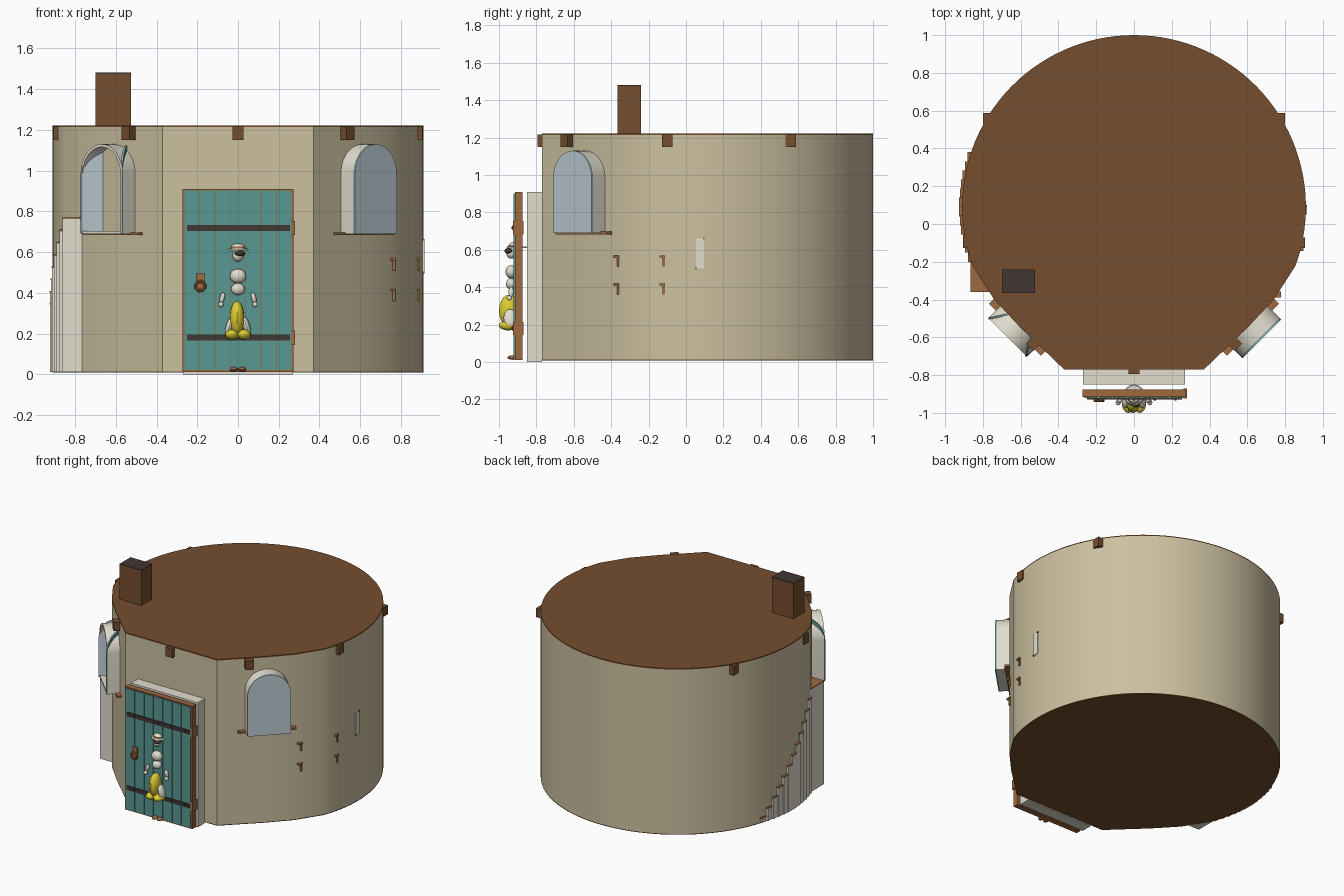
import bpy, bmesh, math
from mathutils import Vector, Matrix

cube = bpy.data.objects.get("Cube")
if cube:
    bpy.data.objects.remove(cube, do_unlink=True)


def material(name, r, g, b):
    lin = lambda c: ((c / 255 + 0.055) / 1.055) ** 2.4
    m = bpy.data.materials.new(name)
    m.use_nodes = True
    m.diffuse_color = (lin(r), lin(g), lin(b), 1)
    m.node_tree.nodes["Principled BSDF"].inputs["Base Color"].default_value = m.diffuse_color
    return m


PLASTER = material("plaster", 204, 192, 160)
BROWN = material("dark wood", 117, 77, 46)
WOOD = material("warm wood", 160, 104, 62)
IRON = material("iron", 66, 54, 50)
TEAL = material("teal paint", 88, 152, 147)
CREAM = material("cream stone", 226, 221, 206)
GLASS = material("glass", 188, 204, 212)
YELLOW = material("yellow cloth", 222, 206, 48)


def finish(name, bm, mats, smooth=False):
    bmesh.ops.recalc_face_normals(bm, faces=bm.faces)
    me = bpy.data.meshes.new(name)
    bm.to_mesh(me)
    bm.free()
    for m in mats:
        me.materials.append(m)
    ob = bpy.data.objects.new(name, me)
    bpy.context.collection.objects.link(ob)
    if smooth:
        bpy.ops.object.select_all(action='DESELECT')
        ob.select_set(True)
        bpy.context.view_layer.objects.active = ob
        bpy.ops.object.shade_smooth_by_angle(angle=math.radians(30))
    return ob


def box(name, mat, x, y, z, turn=0.0):
    """Box from (min, max) ranges, turned about its own centre."""
    bm = bmesh.new()
    bmesh.ops.create_cube(bm, size=1)
    size = [b - a for a, b in (x, y, z)]
    mid = Vector([(a + b) / 2 for a, b in (x, y, z)])
    bm.transform(Matrix.Translation(mid) @ Matrix.Rotation(turn, 4, 'Z') @ Matrix.Diagonal((*size, 1)))
    return finish(name, bm, [mat])


def block(name, mat, c, s, turn=0.0):
    return box(name, mat, *[(c[i] - s[i] / 2, c[i] + s[i] / 2) for i in range(3)], turn)


def ball(name, mat, c, s, tilt=0.0):
    bm = bmesh.new()
    bmesh.ops.create_uvsphere(bm, u_segments=16, v_segments=10, radius=1)
    bm.transform(Matrix.Translation(c) @ Matrix.Rotation(tilt, 4, 'Y') @ Matrix.Diagonal((*s, 1)))
    return finish(name, bm, [mat], True)


def cone(name, mat, c, r1, r2, h, flat=1.0):
    bm = bmesh.new()
    bmesh.ops.create_cone(bm, cap_ends=True, segments=16, radius1=r1, radius2=r2, depth=h)
    bm.transform(Matrix.Translation(c) @ Matrix.Diagonal((1, flat, 1, 1)))
    return finish(name, bm, [mat], True)


def prism(name, mats, outline, vec, smooth=False):
    """Extrude a closed outline; the far cap gets the second material if there is one."""
    bm = bmesh.new()
    face = bm.faces.new([bm.verts.new(p) for p in outline])
    res = bmesh.ops.extrude_face_region(bm, geom=[face], use_keep_orig=True)
    bmesh.ops.translate(bm, vec=vec, verts=[v for v in res["geom"] if isinstance(v, bmesh.types.BMVert)])
    if len(mats) > 1:
        for f in res["geom"]:
            if isinstance(f, bmesh.types.BMFace):
                f.material_index = 1
    return finish(name, bm, mats, smooth)


# House shell: round back tapering to a flat front
RADIUS, MID_Y = 0.91, 0.09
half = [(RADIUS * math.cos(a), MID_Y + RADIUS * math.sin(a))
        for a in [math.radians(90 - 110 * i / 36) for i in range(37)]]
half += [(0.74, -0.40), (0.60, -0.55), (0.50, -0.645), (0.37, -0.77)]
plan = half + [(-x, y) for x, y in reversed(half[1:])]


def slab(name, mat, z0, z1, grow):
    return prism(name, [mat], [(x * grow, y * grow, z0) for x, y in plan], (0, 0, z1 - z0), True)


slab("floor", BROWN, 0.008, 0.014, 1.0)
slab("wall", PLASTER, 0.014, 1.214, 1.0)
slab("roof", BROWN, 1.214, 1.222, 1.0)

# Chimney with a dark opening
box("chimney", BROWN, (-0.70, -0.525), (-0.365, -0.24), (1.2, 1.475))
box("chimney_top", IRON, (-0.70, -0.525), (-0.365, -0.24), (1.475, 1.481))

# Roof beam ends
for y, x in ((-0.10, 0.905), (0.56, 0.80)):
    box("cross_beam", BROWN, (-x, x), (y - 0.028, y + 0.028), (1.15, 1.216))
box("front_beam", BROWN, (-0.028, 0.028), (-0.795, -0.6), (1.15, 1.216))
for s in (-1, 1):
    block("corner_beam", BROWN, (s * 0.51, -0.61, 1.183), (0.055, 0.12, 0.066), s * math.pi / 4)

# Arched windows set diagonally on both front corners
W, SILL, SPRING = 0.145, 0.69, 0.985


def arch(r, z0, a0=0, a1=180, n=20):
    """Points (across, height) of an arched opening or one half of it."""
    pts = [(r * math.cos(math.radians(a0 + (a1 - a0) * i / n)),
            SPRING + r * math.sin(math.radians(a0 + (a1 - a0) * i / n))) for i in range(n + 1)]
    return [(pts[0][0], z0)] + pts + [(pts[-1][0], z0)]


for s, side in ((1, "left"), (-1, "right")):
    out = Vector((s, -1, 0)).normalized()
    along = Vector((s, 1, 0)).normalized()
    centre = Vector((s * 0.67, -0.60, 0))
    place = lambda p, d: centre + along * p[0] + out * d + Vector((0, 0, p[1]))
    # Tunnel ring
    bm = bmesh.new()
    rings = []
    for r, z, d in ((W, SILL, -0.15), (W, SILL, 0), (W - 0.014, SILL + 0.014, 0), (W - 0.014, SILL + 0.014, -0.15)):
        rings.append([bm.verts.new(place(p, d)) for p in arch(r, z)])
    n = len(rings[0])
    for k in range(4):
        a, b = rings[k], rings[(k + 1) % 4]
        for i in range(n):
            bm.faces.new((a[i], a[(i + 1) % n], b[(i + 1) % n], b[i]))
    finish(side + "_window_surround", bm, [CREAM], True)
    mid = centre - out * 0.075
    block(side + "_window_sill", WOOD, (mid.x, mid.y, SILL), (0.39, 0.035, 0.014), s * math.pi / 4)
    # Casement leaves, glazed outside and painted inside
    for h, a0, a1 in ((1, 0, 90), (-1, 90, 180)):
        swing = 0 if s > 0 else math.radians(58) * h
        hinge = centre + along * W * h
        turn = Matrix.Translation(hinge) @ Matrix.Rotation(swing, 4, 'Z') @ Matrix.Translation(-hinge)
        pts = arch(W, SILL, a0, a1, 10)
        if h > 0:
            pts = pts[:-1] + [(0, SILL)]
        for nm, mat, d in (("paint", TEAL, 0.0), ("glass", GLASS, 0.005)):
            leaf = [turn @ place(p, d) for p in pts]
            prism(side + "_casement_" + nm, [mat], leaf, turn.to_3x3() @ out * 0.005)

# Outside stair climbing the right wall to a landing
for i in range(13):
    y0, y1 = (-0.36, -0.20) if i == 0 else (-0.20 + 0.048 * (i - 1), -0.20 + 0.048 * i)
    far = max(abs(y0 - MID_Y), abs(y1 - MID_Y)) if i else 0.33
    x = -math.sqrt(RADIUS ** 2 - far ** 2) - 0.014
    top = 0.77 - 0.06 * i
    box("stair_step", CREAM, (x, -0.72), (y0, y1), (0.012, top - 0.008))
    box("stair_tread", WOOD, (x - 0.003, -0.72), (y0, y1 + 0.004), (top - 0.008, top))

# Doorway surround
for s in (-1, 1):
    block("doorway_side", CREAM, (s * 0.25, -0.81, 0.455), (0.04, 0.08, 0.91))
box("doorway_head", CREAM, (-0.23, 0.23), (-0.85, -0.77), (0.87, 0.91))
box("doorway_step", CREAM, (-0.23, 0.23), (-0.85, -0.77), (0, 0.014))

# Plank door, standing clear of the wall
box("door_core", WOOD, (-0.272, 0.272), (-0.915, -0.875), (0.012, 0.91))
STEP = 0.528 / 7
for i in range(7):
    x = -0.264 + STEP * i
    box("door_plank", TEAL, (x + 0.002, x + STEP - 0.002), (-0.922, -0.91), (0.022, 0.902))
for z in (0.18, 0.718):
    box("door_strap", IRON, (-0.25, 0.255), (-0.928, -0.92), (z - 0.015, z + 0.015))
    for x in (-0.19, 0, 0.11, 0.22):
        block("strap_rivet", IRON, (x, -0.93, z), (0.012, 0.008, 0.012))
    box("door_hinge", WOOD, (0.262, 0.28), (-0.925, -0.87), (z - 0.035, z + 0.035))
box("handle_plate", WOOD, (-0.207, -0.163), (-0.93, -0.92), (0.42, 0.495))
bpy.ops.mesh.primitive_torus_add(location=(-0.185, -0.935, 0.433), rotation=(math.pi / 2, 0, 0),
                                 major_radius=0.023, minor_radius=0.007,
                                 major_segments=20, minor_segments=8)
ring = bpy.context.object
ring.name = "handle_ring"
ring.data.materials.append(WOOD)

# Pegs and a plaque on the left wall
for y in (-0.37, -0.125):
    x = 0.765 if y < -0.3 else 0.885
    for z in (0.42, 0.57):
        box("peg_arm", WOOD, (x - 0.03, x + 0.012), (y - 0.018, y + 0.012), (z - 0.012, z))
        box("peg_drop", WOOD, (x - 0.03, x + 0.008), (y, y + 0.012), (z - 0.06, z))
box("plaque", CREAM, (0.89, 0.915), (0.053, 0.097), (0.5, 0.66))
for y, z in ((0.055, 0.5), (0.095, 0.66)):
    block("plaque_pin", WOOD, (0.912, y, z), (0.01, 0.01, 0.01))

# Small figure on the door
Y = -0.935
ball("figure_head", CREAM, (0, Y, 0.583), (0.027, 0.026, 0.03))
ball("figure_hair", IRON, (0.008, Y - 0.012, 0.594), (0.026, 0.024, 0.016))
cone("hat_brim", CREAM, (0, -0.905, 0.614), 0.056, 0.05, 0.008)
cone("hat_band", WOOD, (0, -0.915, 0.622), 0.036, 0.034, 0.01)
ball("hat_crown", CREAM, (0, -0.915, 0.626), (0.033, 0.033, 0.016))
ball("figure_chest", CREAM, (0, Y, 0.482), (0.04, 0.03, 0.036))
ball("figure_waist", CREAM, (0, Y, 0.418), (0.034, 0.028, 0.03))
for s in (-1, 1):
    ball("figure_forearm", CREAM, (s * 0.077, Y, 0.375), (0.012, 0.014, 0.028), s * -0.25)
    ball("figure_hand", CREAM, (s * 0.084, Y - 0.01, 0.342), (0.013, 0.015, 0.013))
    ball("skirt_side", CREAM, (s * 0.042, Y - 0.005, 0.235), (0.018, 0.035, 0.05), s * -0.3)
    ball("skirt_hem", YELLOW, (s * 0.03, Y - 0.015, 0.195), (0.034, 0.05, 0.026))
    ball("figure_shoe", WOOD, (s * 0.02, -0.925, 0.024), (0.019, 0.03, 0.012))
ball("skirt", YELLOW, (-0.005, Y - 0.01, 0.275), (0.036, 0.055, 0.085))
